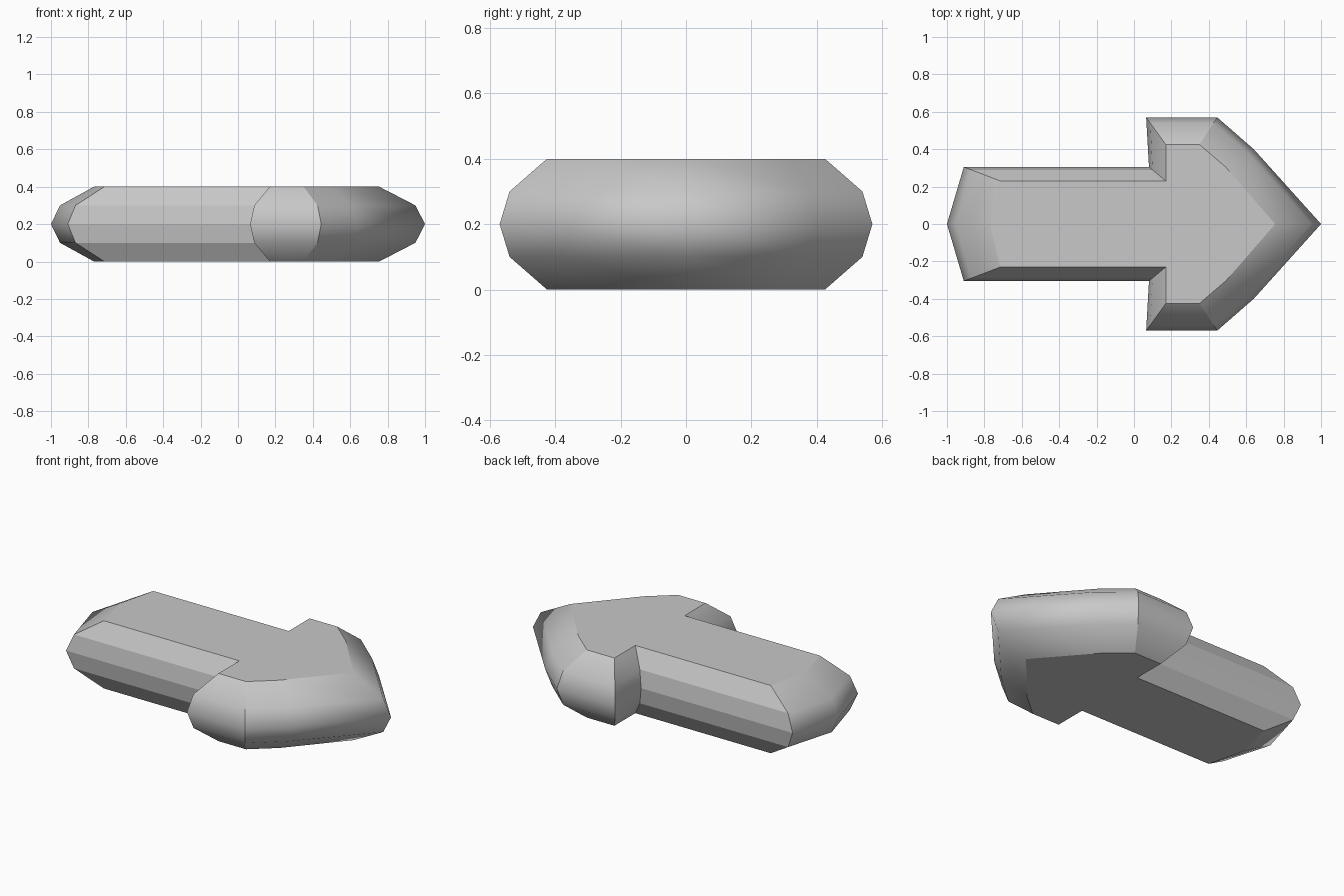
import bpy
import bmesh
from mathutils import Vector

cube = bpy.data.objects.get("Cube")
if cube:
    bpy.data.objects.remove(cube, do_unlink=True)

# Half outlines from tail to nose: widest at mid height, narrowest on the caps
OUTER = [(-1, 0), (-0.91, 0.305), (0.08, 0.305), (0.065, 0.57),
         (0.445, 0.57), (0.64, 0.40), (1, 0)]
INNER = [(-0.77, 0), (-0.715, 0.23), (0.17, 0.23), (0.17, 0.425),
         (0.35, 0.425), (0.49, 0.305), (0.755, 0)]
# Height and inset fraction of each ring
RINGS = [(0, 1), (0.1, 0.21), (0.2, 0), (0.3, 0.21), (0.4, 1)]
CREASED = {1, 2, 3, 4}  # outline points whose upright edges stay crisp


def mirrored(half):
    return half + [(x, -y) for x, y in reversed(half[1:-1])]


grey = bpy.data.materials.new("light grey")
grey.use_nodes = True
colour = (0.58, 0.58, 0.58, 1)
grey.diffuse_color = colour
grey.node_tree.nodes["Principled BSDF"].inputs["Base Color"].default_value = colour

# Arrow body lofted through the rings
bm = bmesh.new()
pairs = list(zip(mirrored(OUTER), mirrored(INNER)))
rings = []
for z, inset in RINGS:
    ring = []
    for outer, inner in pairs:
        p = Vector(outer).lerp(Vector(inner), inset)
        ring.append(bm.verts.new((p.x, p.y, z)))
    rings.append(ring)

count = len(pairs)
creased = CREASED | {count - i for i in CREASED}
flat_spans = {1, count - 2}  # flat facets along the shaft
for low, high in zip(rings, rings[1:]):
    for i in range(count):
        j = (i + 1) % count
        face = bm.faces.new((low[i], low[j], high[j], high[i]))
        face.smooth = i not in flat_spans

# Flat bottom and top caps
caps = [bm.faces.new(rings[0]), bm.faces.new(rings[-1])]

# Crisp edges around the caps and at the outline corners
for cap in caps:
    for edge in cap.edges:
        edge.smooth = False
for low, high in zip(rings, rings[1:]):
    for i in creased:
        bm.edges.get((low[i], high[i])).smooth = False

bmesh.ops.recalc_face_normals(bm, faces=bm.faces)
mesh = bpy.data.meshes.new("arrow_body")
bm.to_mesh(mesh)
bm.free()
mesh.materials.append(grey)
arrow = bpy.data.objects.new("arrow_body", mesh)
bpy.context.collection.objects.link(arrow)
